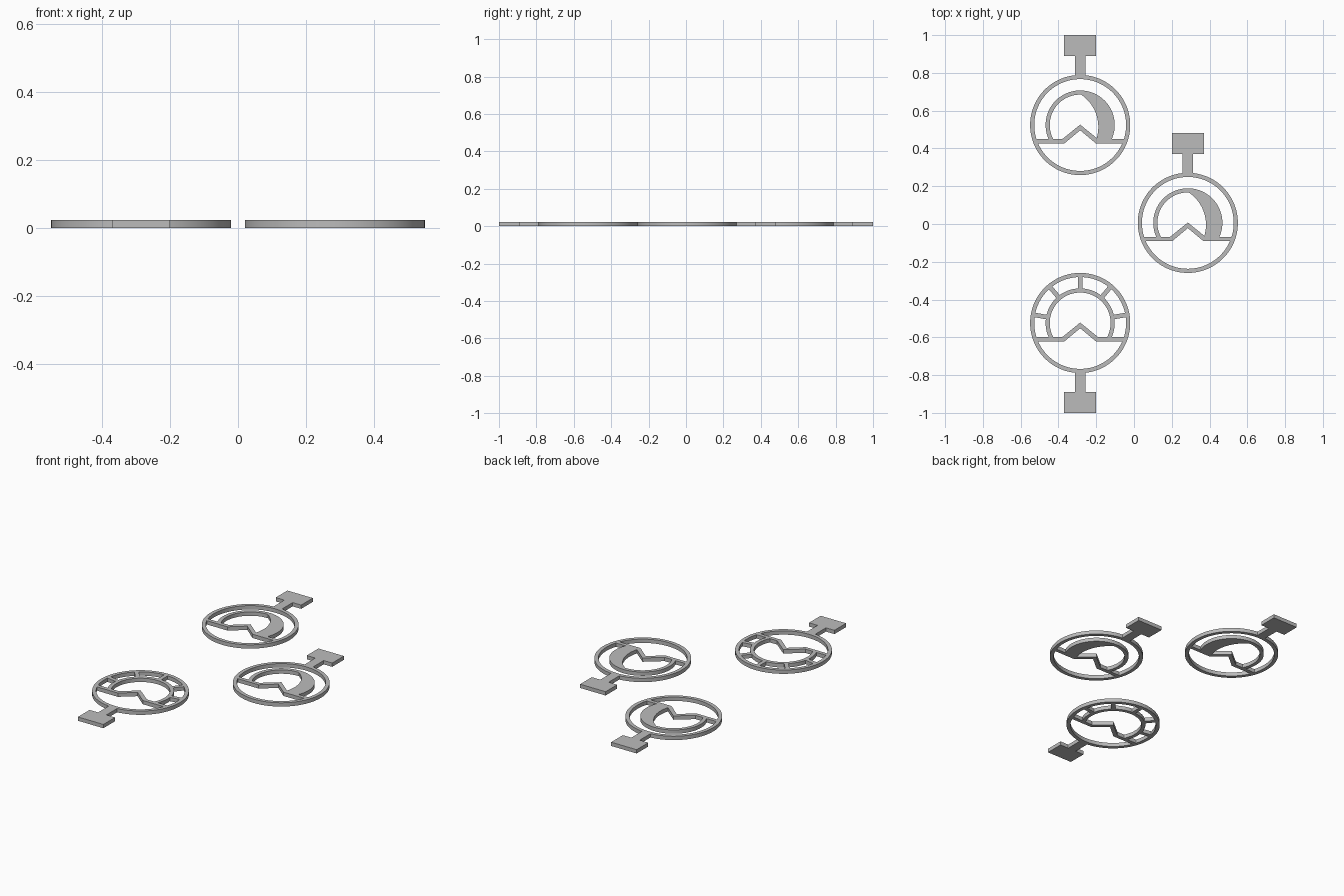
import bpy
from math import sin, cos, asin, pi, radians

cube = bpy.data.objects.get("Cube")
if cube:
    bpy.data.objects.remove(cube, do_unlink=True)

THICK = 0.023
RING_OUT, RING_IN = 0.265, 0.243      # outer ring
SUN_OUT, SUN_IN = 0.183, 0.161        # inner disc outline
TOP, LOW = -0.074, -0.097             # upper and lower edge of the horizon bar
RAY = 0.012                           # half width of a ray

metal = bpy.data.materials.new("plain grey")
metal.use_nodes = True
grey = (0.5, 0.5, 0.5, 1)
metal.diffuse_color = grey
metal.node_tree.nodes["Principled BSDF"].inputs["Base Color"].default_value = grey


def arc(r, a, b, n=64, cx=0.0, cy=0.0):
    return [(cx + r * cos(a + (b - a) * i / n), cy + r * sin(a + (b - a) * i / n))
            for i in range(n + 1)]


def outline(flip):
    """Outer ring edge with the stem and rectangular tag."""
    a = asin(0.028 / RING_OUT)
    tag = [(-0.028, 0.365), (-0.085, 0.365), (-0.085, 0.476)]
    pts = arc(RING_OUT, pi / 2 + a, 5 * pi / 2 - a, 128)
    pts += [(-x, y) for x, y in tag] [::1] + tag[::-1]
    return [(x, y * flip) for x, y in pts]


def ground_hole():
    """Opening under the horizon and the mountain."""
    a = asin(LOW / RING_IN)
    return arc(RING_IN, pi - a, 2 * pi + a) + [(0.083, LOW), (0, -0.028), (-0.083, LOW)]


def sky_hole(crescent):
    """Opening inside the disc, above the mountain."""
    a = asin(TOP / SUN_IN)
    peak = [(-0.094, TOP), (0, 0.002)]
    if crescent:
        inner_edge = arc(0.206, radians(-16.6), radians(56), 32, -0.11, -0.01)
        return arc(SUN_IN, radians(88.2), pi - a) + peak + inner_edge[:-1]
    return arc(SUN_IN, a, pi - a) + peak + [(0.094, TOP)]


def gap_hole(ray_a, ray_b):
    """Opening between disc and ring; None means it ends at the horizon."""
    def limits(r):
        a = asin(TOP / r) if ray_a is None else radians(ray_a) + asin(RAY / r)
        b = pi - asin(TOP / r) if ray_b is None else radians(ray_b) - asin(RAY / r)
        return a, b
    n = 96 if ray_a is ray_b else 16
    return arc(RING_IN, *limits(RING_IN), n) + arc(SUN_OUT, *limits(SUN_OUT), n)[::-1]


def charm(name, x, y, loops):
    """Fill the outline around its openings and give it thickness."""
    curve = bpy.data.curves.new(name, "CURVE")
    curve.dimensions = "2D"
    curve.fill_mode = "BOTH"
    curve.extrude = THICK / 2
    for pts in loops:
        spline = curve.splines.new("POLY")
        spline.points.add(len(pts) - 1)
        for p, (px, py) in zip(spline.points, pts):
            p.co = (px, py, 0, 1)
        spline.use_cyclic_u = True
    curve.materials.append(metal)
    obj = bpy.data.objects.new(name, curve)
    obj.location = (x, y, THICK / 2)
    bpy.context.collection.objects.link(obj)
    bpy.ops.object.select_all(action="DESELECT")
    obj.select_set(True)
    bpy.context.view_layer.objects.active = obj
    bpy.ops.object.convert(target="MESH")
    # join caps to walls
    mesh = bpy.context.object.data
    import bmesh
    bm = bmesh.new()
    bm.from_mesh(mesh)
    bmesh.ops.remove_doubles(bm, verts=bm.verts, dist=0.0001)
    bmesh.ops.recalc_face_normals(bm, faces=bm.faces)
    bm.to_mesh(mesh)
    bm.free()
    bpy.ops.object.shade_smooth_by_angle(angle=radians(30))


# two moon charms with the tag at the back
moon = [outline(1), ground_hole(), sky_hole(True), gap_hole(None, None)]
charm("moon_charm_back", -0.285, 0.524, moon)
charm("moon_charm_side", 0.285, 0.006, moon)

# sunrise charm with five rays and the tag at the front
stops = [None, 10, 50, 90, 130, 170, None]
rays = [gap_hole(a, b) for a, b in zip(stops, stops[1:])]
charm("sunrise_charm", -0.285, -0.524, [outline(-1), ground_hole(), sky_hole(False)] + rays)
